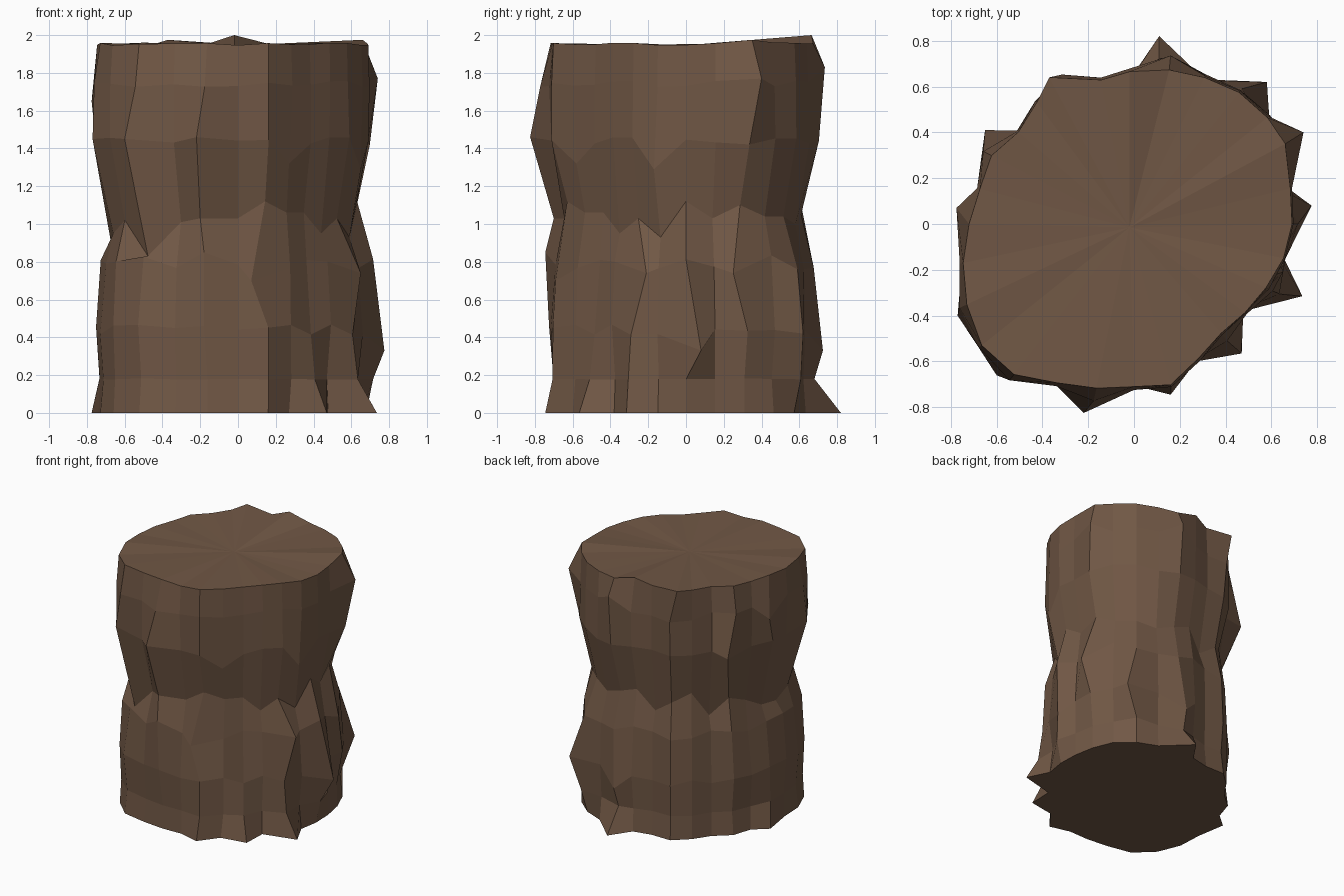
import bpy, bmesh, math, random
random.seed(4)
N = 28

# outline radius of the cut top, counter-clockwise from +x
outline = [.69, .70, .73, .745, .735, .71, .69, .67, .645, .70, .68, .645, .69, .69,
           .72, .765, .81, .85, .84, .77, .735, .71, .72, .65, .61, .62, .64, .67]
# jagged height of the pinched waist
waist_z = [1.12, 1.03, 1.10, 1.04, 1.04, 1.0, 1.05, 1.10, .95, 1.05, 1.12, .92, 1.05, 1.0,
           .92, .90, .95, 1.02, .83, 1.01, 1.03, 1.03, 1.12, 1.06, 1.06, .95, 1.03, .93]

# rings: height, scale, radius jitter, height jitter
rings = [(0, .99, .008, 0), (.18, .98, .007, .003), (.44, 1.0, .01, .03), (.80, .965, .01, .04),
         (1.04, .905, .008, 0), (1.44, 1.01, .008, .02), (1.74, 1.015, .005, .02), (1.95, 1.0, 0, 0)]
WAIST, TOP = 4, 7

# knots and root points: (ring, segment) -> (x, y, z)
knots = {
    (0, 6): (.11, .82, 0), (0, 26): (.735, -.315, 0), (0, 24): (.47, -.565, 0),
    (0, 22): (.16, -.745, 0), (0, 14): (-.775, .06, 0), (0, 23): (.27, -.60, 0),
    (1, 6): (.11, .68, .18), (2, 6): (.12, .725, .33),
    (2, 0): (.775, .08, .33), (2, 4): (.58, .62, .42), (3, 26): (.65, -.21, .74),
    (2, 20): (-.18, -.725, .46), (3, 20): (-.18, -.745, .85), (4, 20): (-.20, -.70, 1.03),
    (3, 22): (.07, -.69, .70), (3, 2): (.70, .25, .74),
    (5, 20): (-.22, -.825, 1.46), (5, 18): (-.60, -.66, 1.45), (5, 16): (-.77, -.40, 1.45),
    (5, 12): (-.65, .41, 1.43), (5, 23): (.27, -.58, 1.32), (5, 27): (.65, -.17, 1.29),
    (6, 2): (.74, .40, 1.77), (6, 6): (.16, .735, 1.83), (6, 14): (-.775, .07, 1.65),
    (7, 7): (-.02, .665, 2.0), (7, 9): (-.37, .64, 1.975), (7, 2): (.66, .35, 1.975),
}


def swell(i, k):
    """Extra radius that a knot passes on along its ridge to the rings next to it."""
    extra = 0
    for j in (i - 1, i + 1):
        if (j, k) in knots and i != TOP and i != WAIST:
            x, y, _ = knots[j, k]
            extra = max(extra, .45 * (math.hypot(x, y) - outline[k] * rings[j][1]))
    return extra


bm = bmesh.new()
grid = []
for i, (z0, s, rj, zj) in enumerate(rings):
    row = []
    for k in range(N):
        a = 2 * math.pi * k / N
        r = outline[k] * s + random.uniform(-rj, rj) + swell(i, k)
        z = (waist_z[k] if i == WAIST else z0) + random.uniform(-zj, zj)
        if i == TOP:
            z = z0 + random.uniform(-.006, .012)
        co = knots.get((i, k), (r * math.cos(a), r * math.sin(a), z))
        row.append(bm.verts.new(co))
    grid.append(row)

# bark sides
for lo, hi in zip(grid, grid[1:]):
    for k in range(N):
        n = (k + 1) % N
        bm.faces.new((lo[k], lo[n], hi[n], hi[k]))

# cut top as a fan, underside as one flat face
hub = bm.verts.new((-.02, -.015, 1.945))
for k in range(N):
    bm.faces.new((grid[TOP][k], grid[TOP][(k + 1) % N], hub))
bm.faces.new(list(reversed(grid[0])))

bmesh.ops.recalc_face_normals(bm, faces=bm.faces)
mesh = bpy.data.meshes.new("tree_stump")
bm.to_mesh(mesh)
bm.free()

bark = bpy.data.materials.new("bark brown")
bark.diffuse_color = (.165, .097, .06, 1)
mesh.materials.append(bark)
stump = bpy.data.objects.new("tree_stump", mesh)
bpy.context.collection.objects.link(stump)
